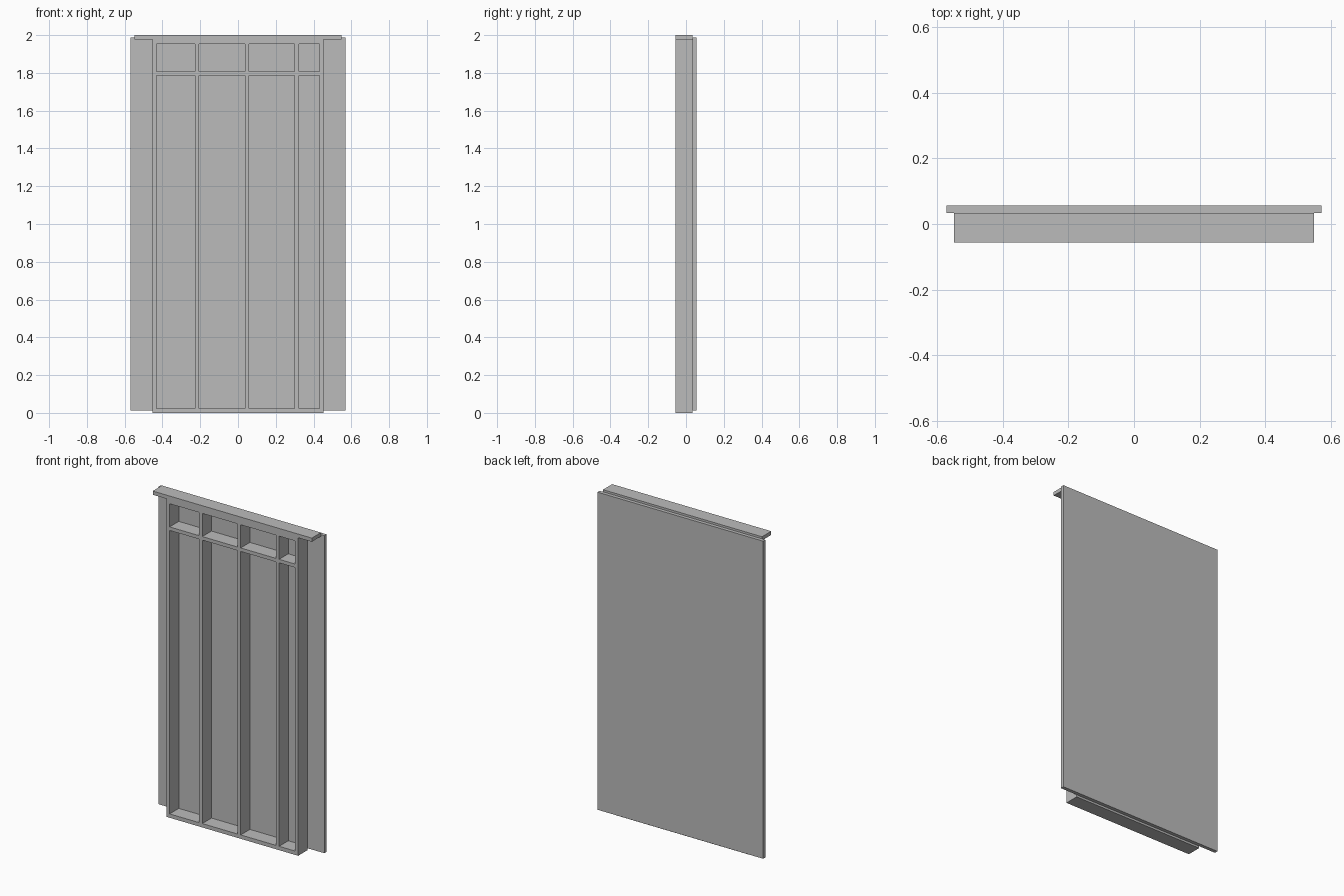
import bpy
import bmesh
from mathutils import Matrix, Vector

default_cube = bpy.data.objects.get("Cube")
if default_cube:
    bpy.data.objects.remove(default_cube, do_unlink=True)

grey = bpy.data.materials.new("plain grey")
grey.use_nodes = True
COLOUR = (0.5, 0.5, 0.5, 1)
grey.diffuse_color = COLOUR
grey.node_tree.nodes["Principled BSDF"].inputs["Base Color"].default_value = COLOUR

T = 0.022                    # timber thickness
FRONT, JOINT, BACK = -0.056, 0.034, 0.056
HALF = 0.453                 # half width of the stud frame
BAR_Z = 1.977                # underside of the top bar


def box(name, x, y, z):
    """Box from (low, high) ranges on each axis."""
    lo, hi = (Vector(p) for p in zip(x, y, z))
    mesh = bpy.data.meshes.new(name)
    bm = bmesh.new()
    bmesh.ops.create_cube(bm, size=1, matrix=Matrix.Translation((lo + hi) / 2) @ Matrix.Diagonal((*(hi - lo), 1)))
    bm.to_mesh(mesh)
    bm.free()
    mesh.materials.append(grey)
    obj = bpy.data.objects.new(name, mesh)
    bpy.context.collection.objects.link(obj)
    return obj


depth = (FRONT, JOINT)

# Backing sheet and overhanging top bar
box("backing_sheet", (-0.57, 0.57), (JOINT, BACK), (0.013, 1.987))
box("top_bar", (-0.547, 0.547), depth, (BAR_Z, 2))

# Full-width plates
box("bottom_plate", (-HALF, HALF), depth, (0, T + 0.002))
box("top_plate", (-HALF, HALF), depth, (1.952, BAR_Z))

# Studs between the plates, spaced evenly from the left edge of the frame
centres = [-HALF + T / 2, -0.217, 0.047, 0.311, HALF - T / 2]
for i, c in enumerate(centres):
    box(f"stud_{i + 1}", (c - T / 2, c + T / 2), depth, (T + 0.002, 1.952))

# Short rails between neighbouring studs
for i, (a, b) in enumerate(zip(centres, centres[1:])):
    box(f"rail_{i + 1}", (a + T / 2, b - T / 2), depth, (1.786, 1.786 + T))
